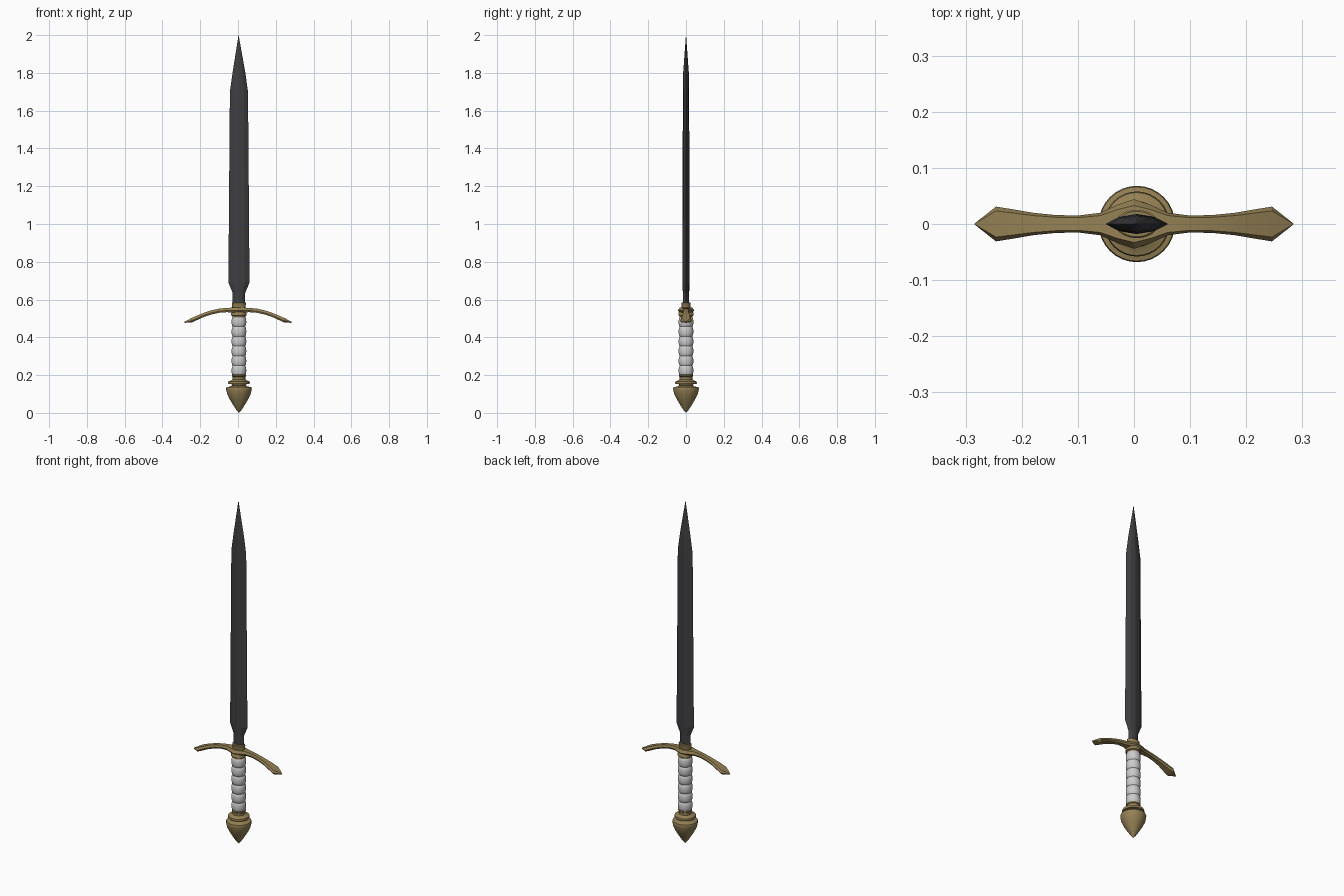
import bpy, bmesh, math

if "Cube" in bpy.data.objects:
    bpy.data.objects.remove(bpy.data.objects["Cube"])

CX = 0.005  # axis of blade, grip and pommel


def material(name, rgb):
    m = bpy.data.materials.new(name)
    m.diffuse_color = (*rgb, 1)
    m.use_nodes = True
    m.node_tree.nodes["Principled BSDF"].inputs["Base Color"].default_value = m.diffuse_color
    return m


GOLD = material("aged_brass", (0.30, 0.22, 0.09))
STEEL = material("dark_steel", (0.05, 0.05, 0.055))
WRAP = material("pale_wrap", (0.75, 0.75, 0.75))


def loft(name, rings, mat, smooth=None):
    """Skin a list of equal-length point rings and cap both ends."""
    bm = bmesh.new()
    loops = [[bm.verts.new(p) for p in ring] for ring in rings]
    n = len(loops[0])
    for a, b in zip(loops, loops[1:]):
        for i in range(n):
            j = (i + 1) % n
            bm.faces.new((a[i], a[j], b[j], b[i]))
    bm.faces.new(loops[0][::-1])
    bm.faces.new(loops[-1])
    bmesh.ops.remove_doubles(bm, verts=bm.verts, dist=1e-5)
    bmesh.ops.recalc_face_normals(bm, faces=bm.faces)
    mesh = bpy.data.meshes.new(name)
    bm.to_mesh(mesh)
    bm.free()
    obj = bpy.data.objects.new(name, mesh)
    bpy.context.collection.objects.link(obj)
    mesh.materials.append(mat)
    if smooth:
        bpy.context.view_layer.objects.active = obj
        obj.select_set(True)
        bpy.ops.object.shade_smooth_by_angle(angle=math.radians(smooth))
        obj.select_set(False)
    return obj


def lathe(name, profile, mat, squash=1.0, sides=32, smooth=35):
    """Revolve (radius, z) pairs; squash flattens the depth."""
    rings = []
    for r, z in profile:
        r = max(r, 0.0005)
        rings.append([(CX + r * math.cos(t), squash * r * math.sin(t), z)
                      for t in (2 * math.pi * i / sides for i in range(sides))])
    return loft(name, rings, mat, smooth)


# Blade: bevelled lens section, (z, half width, half depth, centre x)
def blade_ring(z, w, d, cx):
    pts = [(1, 0), (0.55, 0.72), (0, 1), (-0.55, 0.72),
           (-1, 0), (-0.55, -0.72), (0, -1), (0.55, -0.72)]
    return [(cx + u * w, v * d, z) for u, v in pts]


loft("blade", [blade_ring(*s) for s in [
    (0.54, 0.033, 0.017, CX), (0.635, 0.033, 0.017, CX),
    (0.69, 0.056, 0.018, CX), (1.70, 0.048, 0.017, CX),
    (1.80, 0.034, 0.015, CX), (2.0, 0.0004, 0.0004, 0.003)]], STEEL)

# Cross guard: half stations (x, top z, bottom z, half depth), mirrored
half = [(0.0, 0.557, 0.532, 0.044), (0.03, 0.557, 0.532, 0.034),
        (0.06, 0.556, 0.533, 0.020), (0.10, 0.552, 0.530, 0.015),
        (0.14, 0.543, 0.521, 0.016), (0.18, 0.530, 0.508, 0.020),
        (0.215, 0.516, 0.492, 0.026), (0.246, 0.502, 0.478, 0.031),
        (0.284, 0.482, 0.477, 0.001)]
stations = [(-x, t, b, d) for x, t, b, d in half[:0:-1]] + half


def guard_ring(x, t, b, d):
    m = b + 0.4 * (t - b)
    return [(x, -d * 0.75, t), (x, d * 0.75, t), (x, d, m),
            (x, d * 0.75, b), (x, -d * 0.75, b), (x, -d, m)]


loft("cross_guard", [guard_ring(*s) for s in stations], GOLD, 25)

# Collars above and below the guard
lathe("blade_collar", [(0.036, 0.55), (0.036, 0.572), (0.038, 0.575),
                       (0.038, 0.582), (0.034, 0.585)], GOLD, 0.66)
lathe("guard_collar", [(0.034, 0.50), (0.034, 0.512), (0.041, 0.516),
                       (0.041, 0.525), (0.036, 0.535)], GOLD)

# Grip: stacked rounded bulges of wrapping
grip = []
COUNT, Z0, Z1 = 6, 0.198, 0.508
step = (Z1 - Z0) / COUNT
for k in range(COUNT):
    for u in (0, 0.12, 0.3, 0.5, 0.7, 0.88):
        grip.append((0.033 + 0.006 * math.sqrt(math.sin(math.pi * u)), Z0 + (k + u) * step))
grip.append((0.033, Z1))
lathe("grip", grip, WRAP, smooth=50)

# Pommel: pointed bulb, disc and grip ferrule
lathe("pommel", [(0, 0), (0.014, 0.016), (0.032, 0.044), (0.05, 0.074),
                 (0.062, 0.1), (0.067, 0.12), (0.068, 0.13), (0.066, 0.136),
                 (0.045, 0.140), (0.036, 0.146), (0.040, 0.152), (0.056, 0.154),
                 (0.058, 0.160), (0.056, 0.167), (0.042, 0.171), (0.034, 0.177),
                 (0.034, 0.191), (0.037, 0.194), (0.037, 0.201), (0.033, 0.204)],
      GOLD)
